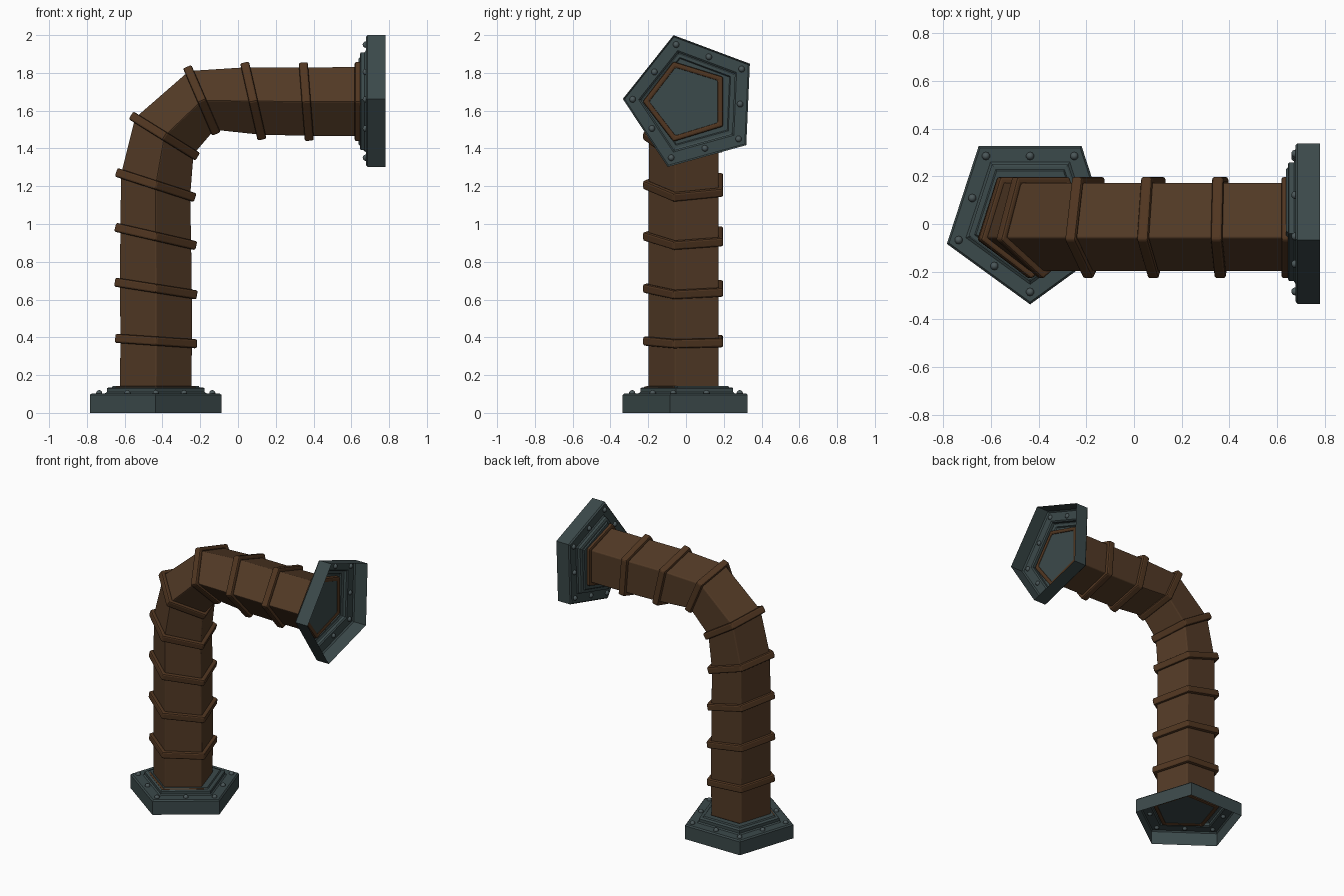
import bpy, bmesh, math
from mathutils import Vector

if "Cube" in bpy.data.objects:
    bpy.data.objects.remove(bpy.data.objects["Cube"])

def material(name, col):
    m = bpy.data.materials.new(name)
    m.diffuse_color = (*col, 1)
    m.use_nodes = True
    m.node_tree.nodes["Principled BSDF"].inputs["Base Color"].default_value = m.diffuse_color
    return m

BROWN = material("brown pipe", (0.085, 0.042, 0.019))
RUST = material("dark rust bands", (0.082, 0.037, 0.015))
SLATE = material("slate metal", (0.044, 0.067, 0.069))
BOLT = material("bolt metal", (0.07, 0.095, 0.1))

def finish(name, bm, mat, bevel=0, limit=30):
    bmesh.ops.recalc_face_normals(bm, faces=bm.faces[:])
    me = bpy.data.meshes.new(name)
    bm.to_mesh(me)
    bm.free()
    me.materials.append(mat)
    ob = bpy.data.objects.new(name, me)
    bpy.context.collection.objects.link(ob)
    if bevel:
        b = ob.modifiers.new("bevel", 'BEVEL')
        b.width, b.segments = bevel, 2
        b.limit_method, b.angle_limit = 'ANGLE', math.radians(limit)
    return ob

def loft(loops, wrap=False):
    """Skin a list of five-point loops; wrap joins the last to the first."""
    bm = bmesh.new()
    vs = [[bm.verts.new(p) for p in lp] for lp in loops]
    pairs = list(zip(vs, vs[1:])) + ([(vs[-1], vs[0])] if wrap else [])
    for a, b in pairs:
        for k in range(5):
            j = (k + 1) % 5
            bm.faces.new((a[k], a[j], b[j], b[k]))
    return bm

# Stations along the pipe: outer and inner (x, z) ends of each band
STATIONS = [
    ((-0.655, 0.115), (-0.216, 0.115)),
    ((-0.653, 0.395), (-0.214, 0.365)),
    ((-0.655, 0.693), (-0.214, 0.624)),
    ((-0.653, 0.984), (-0.218, 0.884)),
    ((-0.648, 1.275), (-0.224, 1.138)),
    ((-0.569, 1.577), (-0.211, 1.354)),
    ((-0.270, 1.835), (-0.114, 1.474)),
    ((0.034, 1.858), (0.128, 1.444)),
    ((0.345, 1.858), (0.378, 1.438)),
    ((0.642, 1.860), (0.642, 1.436)),
]
S72 = math.sin(math.radians(72))

def section(st, scale, shift=0.0):
    """Pentagon at a station, one corner facing the front (-y)."""
    o, i = (Vector((p[0], 0, p[1])) for p in st)
    c, h = (o + i) / 2, (i - o) / 2
    n = Vector((-h.z, 0, h.x)).normalized()
    pts = []
    for k in range(5):
        a = math.radians(-90 + 72 * k)
        p = c + h * (math.cos(a) / S72 * scale) + n * shift
        p.y = 0.006 + 0.236 * scale * math.sin(a)
        pts.append(p)
    return pts

# Pipe body
finish("pipe", loft([section(s, 0.87) for s in STATIONS]), BROWN, 0.006, 60)

# Raised bands
for n, s in enumerate(STATIONS):
    prof = [(0.84, -0.024), (1.0, -0.024), (1.0, 0.024), (0.84, 0.024)]
    bm = loft([section(s, r, t) for r, t in prof], True)
    finish(f"band_{n + 1}", bm, RUST, 0.01)

# Dark caps closing both pipe ends
for name, s, t in (("base_cap", STATIONS[0], -0.018), ("end_cap", STATIONS[-1], -0.018)):
    shift = t if name == "base_cap" else -t
    pts = section(s, 0.9, shift)
    target = -1 if name == "base_cap" else 1
    bm = bmesh.new()
    bm.faces.new([bm.verts.new(p) for p in pts])
    finish(name, bm, SLATE)

# Flanges: open-backed stepped pentagon shells with ten bolts each
PROFILE = [(0.367, 0), (0.367, 0.094), (0.357, 0.103), (0.283, 0.103), (0.272, 0.110),
           (0.272, 0.130), (0.262, 0.135), (0.245, 0.135), (0.238, 0.143), (0.19, 0.143)]

def flange(name, origin, u, v, n, start):
    origin, u, v, n = map(Vector, (origin, u, v, n))

    def at(r, deg, h):
        a = math.radians(deg)
        return origin + u * (r * math.cos(a)) + v * (r * math.sin(a)) + n * h

    finish(name, loft([[at(r, start + 72 * k, h) for k in range(5)] for r, h in PROFILE]), SLATE)
    bm = bmesh.new()
    for k in range(10):
        r = 0.315 if k % 2 == 0 else 0.315 * math.cos(math.radians(36))
        made = bmesh.ops.create_uvsphere(bm, u_segments=10, v_segments=6, radius=0.017)
        bmesh.ops.translate(bm, verts=made["verts"], vec=at(r, start + 36 * k, 0.104))
    ob = finish(name + "_bolts", bm, BOLT)
    for p in ob.data.polygons:
        p.use_smooth = True

flange("base_flange", (-0.4355, 0.030, 0), (1, 0, 0), (0, 1, 0), (0, 0, 1), -90)
flange("end_flange", (0.78, 0.032, 1.646), (0, 1, 0), (0, 0, 1), (-1, 0, 0), 177.5)
